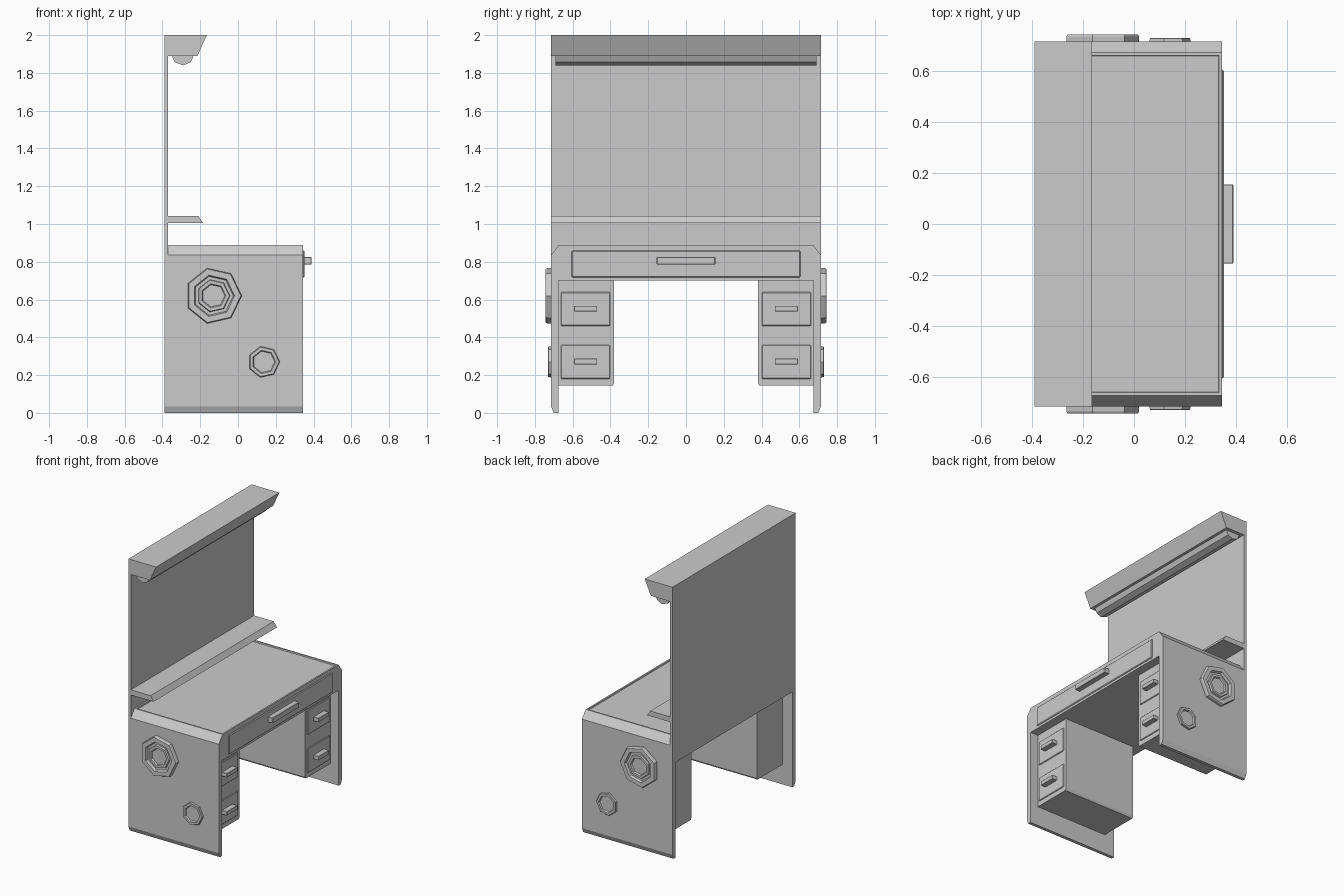
import bpy, bmesh, math
from mathutils import Vector

if "Cube" in bpy.data.objects:
    bpy.data.objects.remove(bpy.data.objects["Cube"])


def finish(name, bm, mirror=False):
    bmesh.ops.recalc_face_normals(bm, faces=bm.faces)
    me = bpy.data.meshes.new(name)
    bm.to_mesh(me)
    bm.free()
    ob = bpy.data.objects.new(name, me)
    bpy.context.collection.objects.link(ob)
    if mirror:
        m = ob.modifiers.new("Mirror", "MIRROR")
        m.use_axis = (False, True, False)
        m.use_mirror_merge = False
    return ob


def prism(name, pts, a, b, axis, mirror=False, bevel=0):
    """Extrude a profile: axis 'x' takes (y, z) points, axis 'y' takes (x, z)."""
    bm = bmesh.new()
    if axis == "x":
        start, step = [(a, p, q) for p, q in pts], Vector((b - a, 0, 0))
    else:
        start, step = [(p, a, q) for p, q in pts], Vector((0, b - a, 0))
    face = bm.faces.new([bm.verts.new(c) for c in start])
    ext = bmesh.ops.extrude_face_region(bm, geom=[face], use_keep_orig=True)
    bmesh.ops.translate(bm, vec=step,
                        verts=[g for g in ext["geom"] if isinstance(g, bmesh.types.BMVert)])
    ob = finish(name, bm, mirror)
    if bevel:
        m = ob.modifiers.new("Bevel", "BEVEL")
        m.width, m.segments = bevel, 1
    return ob


def box(name, x, y, z, mirror=False, bevel=0):
    pts = [(y[0], z[0]), (y[1], z[0]), (y[1], z[1]), (y[0], z[1])]
    return prism(name, pts, x[0], x[1], "x", mirror, bevel)


def medallion(name, cx, cz, profile, sides=7):
    """Turned heptagonal ornament on the side panels; profile is (radius, height)."""
    bm = bmesh.new()
    rings = []
    for r, h in profile:
        rings.append([bm.verts.new((cx + r * math.cos(2 * math.pi * i / sides), 0.715 + h,
                                    cz + r * math.sin(2 * math.pi * i / sides)))
                      for i in range(sides)])
    for lo, hi in zip(rings, rings[1:]):
        for i in range(sides):
            j = (i + 1) % sides
            bm.faces.new((lo[i], lo[j], hi[j], hi[i]))
    bm.faces.new(rings[-1])
    bm.faces.new(rings[0])
    return finish(name, bm, True)


# Back board, narrower between the legs
W = 0.715
prism("back_board", [(-0.676, 0.70), (0.676, 0.70), (0.676, 0.82), (W, 0.82), (W, 1.89),
                     (-W, 1.89), (-W, 0.82), (-0.676, 0.82)], -0.39, -0.37, "x")

# Top hood, lamp strip and shelf
prism("hood", [(-0.39, 1.89), (-0.215, 1.89), (-0.165, 2.0), (-0.39, 2.0)], -W, W, "y")
prism("lamp_strip", [(-0.35, 1.89), (-0.335, 1.857), (-0.29, 1.84), (-0.25, 1.857),
                     (-0.235, 1.89)], -0.69, 0.69, "y")
prism("shelf", [(-0.37, 1.005), (-0.185, 1.005), (-0.21, 1.043), (-0.37, 1.043)], -W, W, "y")

# Desktop with chamfered sides and recessed writing surface
desk = prism("desktop", [(-0.676, 0.70), (0.676, 0.70), (0.676, 0.82), (W, 0.82), (W, 0.835),
                         (0.672, 0.89), (-0.672, 0.89), (-W, 0.835), (-W, 0.82),
                         (-0.676, 0.82)], -0.37, 0.345, "x")
bm = bmesh.new()
bm.from_mesh(desk.data)
bm.faces.ensure_lookup_table()
top = [f for f in bm.faces if f.normal.z > 0.99 and f.calc_center_median().z > 0.88]
bmesh.ops.inset_region(bm, faces=top, thickness=0.016)
bmesh.ops.inset_region(bm, faces=top, thickness=0.003, depth=-0.008)
bm.to_mesh(desk.data)
bm.free()

# Leg panels
prism("leg_panel", [(0.676, 0), (0.70, 0), (W, 0.035), (W, 0.82), (0.676, 0.82)],
      -0.39, 0.345, "x", True)

# Centre drawer
box("wide_drawer", (0.335, 0.352), (-0.605, 0.605), (0.717, 0.86), bevel=0.005)
box("wide_drawer_handle", (0.345, 0.39), (-0.155, 0.155), (0.785, 0.825), bevel=0.003)

# Pedestals with two drawers each
prism("pedestal", [(0.388, 0.145), (0.676, 0.145), (0.676, 0.70), (0.38, 0.70), (0.38, 0.16)],
      -0.31, 0.28, "x", True)
for label, z in (("lower", 0.27), ("upper", 0.55)):
    box(label + "_drawer", (0.27, 0.286), (0.402, 0.662), (z - 0.09, z + 0.09), True, 0.004)
    box(label + "_drawer_handle", (0.28, 0.325), (0.47, 0.592), (z - 0.013, z + 0.017), True, 0.002)

# Side ornaments
medallion("large_medallion", -0.13, 0.62,
          [(0.15, -0.005), (0.15, 0.02), (0.145, 0.028), (0.112, 0.028), (0.105, 0.01),
           (0.088, 0.01), (0.084, 0.022), (0.066, 0.022), (0.06, 0.012)])
medallion("small_medallion", 0.137, 0.27,
          [(0.085, -0.005), (0.083, 0.012), (0.08, 0.015), (0.063, 0.015), (0.058, 0.005)])
